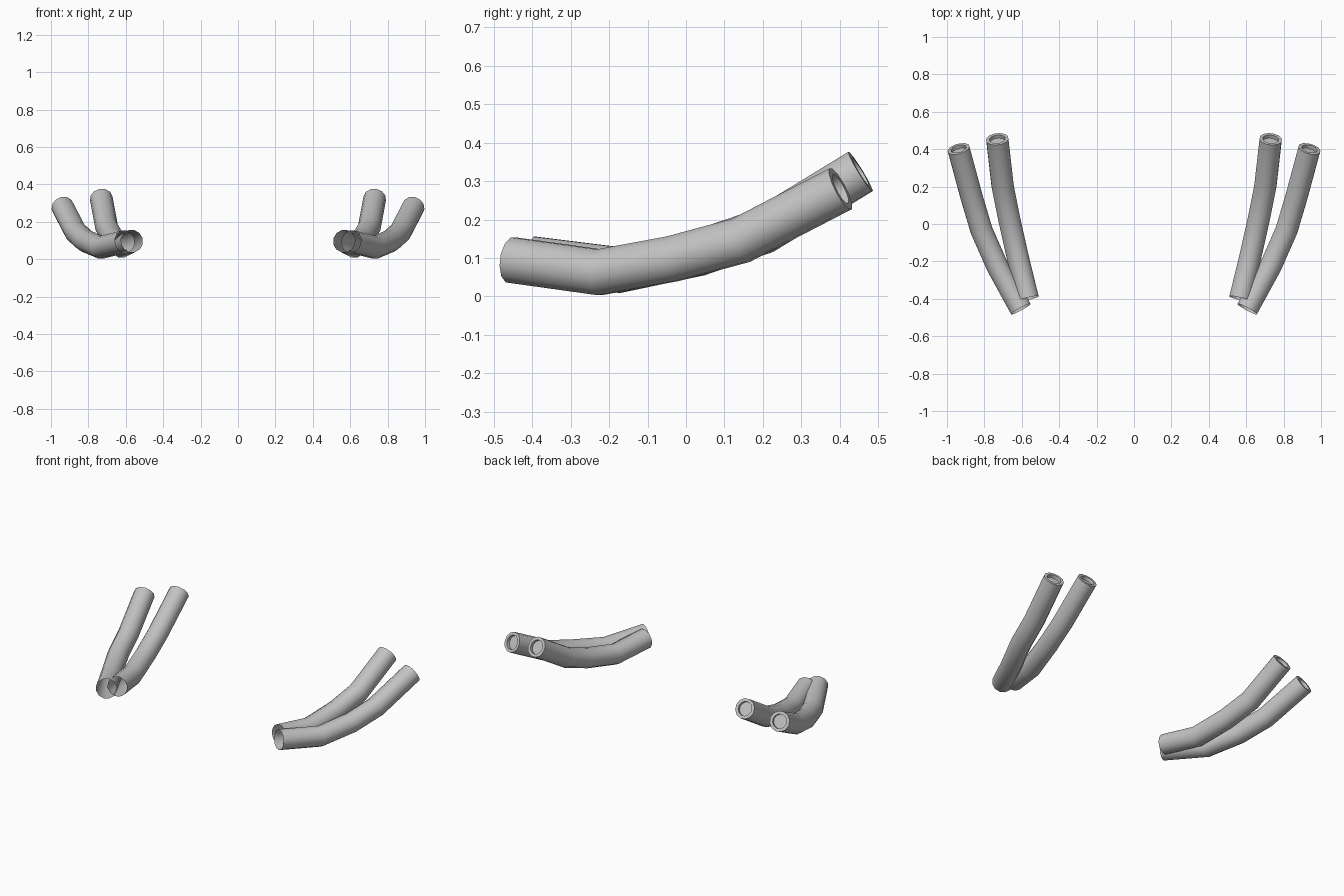
import bpy, bmesh, math
from mathutils import Vector

cube = bpy.data.objects.get("Cube")
if cube:
    bpy.data.objects.remove(cube, do_unlink=True)

SIDES, RADIUS = 12, 0.061

metal = bpy.data.materials.new("grey metal")
metal.use_nodes = True
colour = (0.55, 0.55, 0.55, 1)
metal.diffuse_color = colour
metal.node_tree.nodes["Principled BSDF"].inputs["Base Color"].default_value = colour


def make_pipe(name, path, mirror):
    """Sweep an open tube along mitred segments and recess its rear outlet."""
    pts = [Vector((x * mirror, y, z)) for x, y, z in path]
    dirs = [(b - a).normalized() for a, b in zip(pts, pts[1:])]
    bm = bmesh.new()

    # open front ring, square to the first segment
    across = dirs[0].cross(Vector((0, 0, 1))).normalized()
    up = across.cross(dirs[0])
    coords = []
    for i in range(SIDES):
        a = (i + 0.5) * math.tau / SIDES
        coords.append(pts[0] + RADIUS * (across * math.cos(a) + up * math.sin(a)))
    rings = [[bm.verts.new(c) for c in coords]]

    # project the ring along each segment on to the next mitre plane
    for i, d in enumerate(dirs):
        normal = (d + dirs[i + 1]).normalized() if i + 1 < len(dirs) else d
        coords = [c + d * ((pts[i + 1] - c).dot(normal) / d.dot(normal)) for c in coords]
        rings.append([bm.verts.new(c) for c in coords])

    # outlet lip, recess wall and recess floor
    end, d = pts[-1], dirs[-1]
    lip = [end + (c - end) * 0.7 for c in coords]
    rings.append([bm.verts.new(c) for c in lip])
    rings.append([bm.verts.new(c - d * 0.02) for c in lip])
    for a, b in zip(rings, rings[1:]):
        for i in range(SIDES):
            j = (i + 1) % SIDES
            bm.faces.new((a[i], a[j], b[j], b[i]))
    bm.faces.new(rings[-1])
    bmesh.ops.recalc_face_normals(bm, faces=bm.faces)
    # make sure the tube wall faces outward
    bm.faces.ensure_lookup_table()
    wall = bm.faces[0]
    wall.normal_update()
    middle = (pts[0] + pts[1]) / 2
    if wall.normal.dot(wall.calc_center_median() - middle) < 0:
        bmesh.ops.reverse_faces(bm, faces=bm.faces)

    mesh = bpy.data.meshes.new(name)
    bm.to_mesh(mesh)
    bm.free()
    mesh.materials.append(metal)
    obj = bpy.data.objects.new(name, mesh)
    bpy.context.collection.objects.link(obj)
    bpy.ops.object.select_all(action="DESELECT")
    obj.select_set(True)
    bpy.context.view_layer.objects.active = obj
    bpy.ops.object.shade_smooth_by_angle(angle=math.radians(35))


# centre lines from the open front end to the rear outlet
outer = [(0.605, -0.455, 0.095), (0.731, -0.225, 0.063), (0.815, -0.035, 0.098),
         (0.868, 0.143, 0.146), (0.938, 0.402, 0.28)]
inner = [(0.567, -0.4, 0.097), (0.622, -0.175, 0.069), (0.668, 0.03, 0.112),
         (0.702, 0.2, 0.17), (0.731, 0.454, 0.325)]

for side, mirror in (("left", 1), ("right", -1)):
    make_pipe(side + "_outer_pipe", outer, mirror)
    make_pipe(side + "_inner_pipe", inner, mirror)
